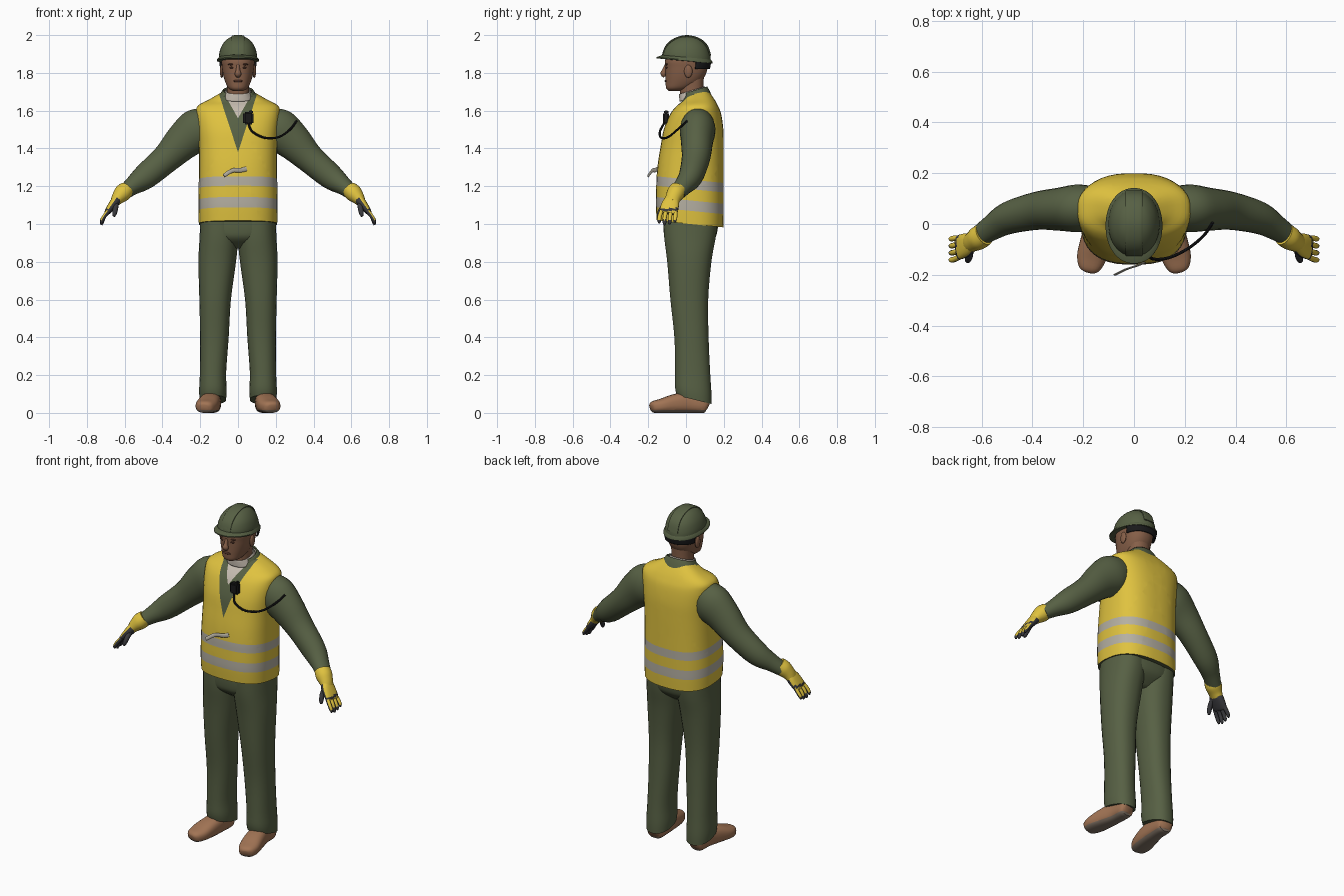
import bpy, bmesh, math
from mathutils import Vector, Matrix

if "Cube" in bpy.data.objects:
    bpy.data.objects.remove(bpy.data.objects["Cube"])


def material(name, r, g, b):
    m = bpy.data.materials.new(name)
    m.diffuse_color = (r, g, b, 1)
    m.use_nodes = True
    m.node_tree.nodes["Principled BSDF"].inputs["Base Color"].default_value = m.diffuse_color
    return m


GREEN = material("olive_cloth", .095, .118, .058)
YELLOW = material("safety_yellow", .74, .54, .05)
GREY = material("reflective_grey", .46, .43, .36)
SKIN = material("skin", .24, .115, .065)
BOOT = material("tan_leather", .36, .175, .09)
BLACK = material("black_plastic", .01, .01, .011)
DARK = material("dark_glove", .04, .04, .045)
SHIRT = material("shirt_cream", .56, .50, .43)
SOLE = material("boot_sole", .22, .17, .13)
LIP = material("dark_skin", .10, .04, .025)


def finish(name, bm, mats, angle=40):
    me = bpy.data.meshes.new(name)
    bm.to_mesh(me)
    bm.free()
    for m in mats:
        me.materials.append(m)
    ob = bpy.data.objects.new(name, me)
    bpy.context.collection.objects.link(ob)
    bpy.ops.object.select_all(action='DESELECT')
    ob.select_set(True)
    bpy.context.view_layer.objects.active = ob
    bpy.ops.object.shade_smooth_by_angle(angle=math.radians(angle))
    return ob


def spline(rows, k):
    """Smoothly resample rows of numbers, k steps per segment."""
    out = []
    for i in range(len(rows) - 1):
        a, b, c, d = rows[max(i - 1, 0)], rows[i], rows[i + 1], rows[min(i + 2, len(rows) - 1)]
        for j in range(k):
            t = j / k
            out.append([q + .5 * t * (r - p + t * (2 * p - 5 * q + 4 * r - s + t * (3 * (q - r) + s - p)))
                        for p, q, r, s in zip(a, b, c, d)])
    return out + [list(rows[-1])]


def unit_ring(n, p):
    f = lambda v: math.copysign(abs(v) ** (2 / p), v)
    angles = [2 * math.pi * (i + .5) / n for i in range(n)]
    return [(f(math.cos(a)), f(math.sin(a))) for a in angles]


def skin(rings, caps=True):
    bm = bmesh.new()
    vs = [[bm.verts.new(p) for p in r] for r in rings]
    n = len(rings[0])
    for a, b in zip(vs, vs[1:]):
        for i in range(n):
            bm.faces.new((a[i], a[(i + 1) % n], b[(i + 1) % n], b[i]))
    if caps:
        bm.faces.new(vs[0][::-1])
        bm.faces.new(vs[-1])
    bmesh.ops.recalc_face_normals(bm, faces=bm.faces)
    bm.normal_update()
    return bm


def stack(rows, n=28, k=4, p=2.3, caps=True, s=1):
    """Horizontal sections: z, centre x, half width, front y, back y, tilt."""
    rings = []
    for z, cx, rx, yf, yb, tilt in spline(rows, k):
        cy, ry = (yf + yb) / 2, (yb - yf) / 2
        rings.append([(s * (cx + rx * u), cy + ry * v, z + tilt * ry * v) for u, v in unit_ring(n, p)])
    return skin(rings, caps)


def tube(rows, ref=(0, 1, 0), n=18, k=4, p=2.0, s=1):
    """Sections across a path: x, y, z, half size along ref, half size across."""
    rows = spline(rows, k)
    c = [Vector(r[:3]) for r in rows]
    rings = []
    for i, r in enumerate(rows):
        d = (c[min(i + 1, len(c) - 1)] - c[max(i - 1, 0)]).normalized()
        u = Vector(ref)
        u = (u - d * u.dot(d)).normalized()
        w = d.cross(u)
        pts = [c[i] + u * r[3] * a + w * r[4] * b for a, b in unit_ring(n, p)]
        rings.append([(s * q.x, q.y, q.z) for q in pts])
    return skin(rings)


def cut(bm, co, no):
    bmesh.ops.bisect_plane(bm, geom=bm.verts[:] + bm.edges[:] + bm.faces[:], plane_co=co, plane_no=no)


def paint(bm, rule):
    bm.normal_update()
    for f in bm.faces:
        f.material_index = int(rule(f, f.calc_center_median()))


def band(name, rows, mat, y_min=-9, thick=.008):
    """Open strip around the neck or head."""
    bm = stack(rows, n=40, k=3, caps=False)
    gone = [f for f in bm.faces if f.calc_center_median().y < y_min]
    bmesh.ops.delete(bm, geom=gone, context='FACES')
    ob = finish(name, bm, [mat])
    ob.modifiers.new("thickness", 'SOLIDIFY').thickness = thick


def ball(name, loc, size, mat):
    bm = bmesh.new()
    bmesh.ops.create_uvsphere(bm, u_segments=16, v_segments=10, radius=1,
                              matrix=Matrix.Translation(loc) @ Matrix.Diagonal((*size, 1)))
    finish(name, bm, [mat])


def box(name, loc, size, mat, turn=0):
    bm = bmesh.new()
    bmesh.ops.create_cube(bm, size=1, matrix=Matrix.Translation(loc) @ Matrix.Rotation(turn, 4, 'Y')
                          @ Matrix.Diagonal((*size, 1)))
    bmesh.ops.bevel(bm, geom=bm.edges[:], offset=min(size) * .25, segments=2, affect='EDGES')
    finish(name, bm, [mat])


# Vest: stripes follow the section rows, the neck opening is cut in
K, N = 4, 40
vest = stack([(1.00, 0, .208, -.155, .198, -.1), (1.07, 0, .21, -.16, .2, -.1), (1.125, 0, .21, -.16, .2, -.1),
              (1.185, 0, .209, -.158, .2, -.1), (1.235, 0, .208, -.156, .2, -.1), (1.32, 0, .207, -.148, .2, -.06),
              (1.41, 0, .208, -.135, .2, 0), (1.50, 0, .215, -.118, .198, 0), (1.58, 0, .222, -.085, .187, 0),
              (1.625, 0, .214, -.05, .17, 0), (1.66, 0, .15, -.02, .145, .1), (1.695, 0, .085, -.01, .115, .2)],
             n=N, k=K, p=2.6)
vest.faces.ensure_lookup_table()
stripes = {1, 3}
for i, f in enumerate(vest.faces):
    f.material_index = 1 if i // (N * K) in stripes else 0
vest.faces[-2].material_index, vest.faces[-1].material_index = 2, 3
OPENINGS = [(1.38, .32, .105, 2), (1.56, .12, .068, 3)]
for z0, a, b, idx in OPENINGS:
    for s in (1, -1):
        cut(vest, (0, 0, z0), (s * a, 0, -b))
for z0, a, b, idx in OPENINGS:
    for f in vest.faces:
        c = f.calc_center_median()
        if c.y < .05 and a * abs(c.x) < b * (c.z - z0):
            f.material_index = idx
finish("vest", vest, [YELLOW, GREY, GREEN, SHIRT])

# Vest closing strap
finish("vest_strap", tube([(-.075, -.2, 1.255, .004, .01), (-.03, -.178, 1.283, .004, .011),
                           (.015, -.163, 1.285, .004, .012), (.045, -.15, 1.292, .004, .012)], n=10), [GREY])

# Trousers seat
finish("trouser_seat", stack([(.87, 0, .09, -.04, .09, 0), (.92, 0, .17, -.105, .15, 0), (.97, 0, .2, -.12, .168, 0),
                              (1.05, 0, .2, -.12, .175, 0)], p=2.5), [GREEN])

for s, side in ((1, "left"), (-1, "right")):
    # Trouser leg
    finish(side + "_trouser_leg", stack([
        (.07, .133, .07, -.05, .135, -.25), (.12, .133, .073, -.058, .135, -.15), (.22, .132, .07, -.058, .128, 0),
        (.4, .125, .076, -.062, .12, 0), (.6, .121, .084, -.083, .118, 0), (.8, .110, .1, -.10, .135, 0),
        (.93, .101, .103, -.116, .158, 0), (1.03, .1, .1, -.12, .17, 0)], s=s), [GREEN])

    # Boot with flat sole
    boot = tube([(.135, .12, .045, .026, .03), (.137, .10, .05, .046, .05), (.14, .02, .056, .05, .056),
                 (.152, -.06, .049, .057, .05), (.167, -.13, .037, .058, .038), (.176, -.175, .031, .042, .03),
                 (.179, -.188, .028, .02, .016)], ref=(1, 0, 0), n=24, p=2.6, s=s)
    for v in boot.verts:
        v.co.z = max(v.co.z, 0)
    cut(boot, (0, 0, .016), (0, 0, 1))
    paint(boot, lambda f, c: c.z < .016)
    finish(side + "_boot", boot, [BOOT, SOLE])

    # Sleeve
    finish(side + "_sleeve", tube([
        (.15, .065, 1.535, .08, .09), (.215, .062, 1.497, .094, .115), (.29, .058, 1.437, .085, .1),
        (.38, .052, 1.347, .075, .078), (.49, .025, 1.252, .064, .068), (.56, -.015, 1.2, .05, .048),
        (.605, -.045, 1.165, .043, .038)], n=24, s=s), [GREEN])

    # Glove: yellow back, dark palm and fingertips
    finish(side + "_glove_cuff", tube([
        (.59, -.04, 1.185, .046, .042), (.612, -.055, 1.163, .047, .046), (.635, -.068, 1.138, .041, .036),
        (.652, -.076, 1.115, .038, .026)], s=s), [YELLOW])
    out = Vector((.78 * s, 0, .62))
    glove = lambda f, c: f.normal.dot(out) < .25 or c.z < 1.022 or 1.07 < c.z < 1.083
    palm = tube([(.64, -.072, 1.132, .036, .026), (.66, -.082, 1.105, .046, .024),
                 (.688, -.092, 1.068, .048, .017), (.695, -.095, 1.056, .043, .01)], p=2.5, s=s)
    paint(palm, glove)
    finish(side + "_palm", palm, [YELLOW, DARK])
    for i, name in enumerate(("index", "middle", "ring", "little")):
        o = -.036 + .024 * i
        tip = (.006, -.004, 0, .01)[i]
        finger = tube([(.684, -.092 + o, 1.072, .011, .012), (.708, -.098 + o * 1.15, 1.04, .011, .011),
                       (.72, -.1 + o * 1.15, 1.012 + tip, .010, .010),
                       (.723, -.1 + o * 1.12, .998 + tip, .005, .005)], n=12, s=s)
        paint(finger, glove)
        finish(side + "_" + name + "_finger", finger, [YELLOW, DARK])
    finish(side + "_thumb", tube([(.645, -.095, 1.115, .014, .016), (.648, -.125, 1.085, .014, .014),
                                  (.654, -.142, 1.055, .012, .012), (.657, -.147, 1.04, .006, .006)],
                                 ref=(1, 0, 0), n=12, s=s), [DARK])

    # Ear, eye and brow
    ball(side + "_ear", (s * .086, .012, 1.808), (.01, .022, .034), SKIN)
    ball(side + "_eye", (s * .032, -.1015, 1.828), (.014, .007, .005), LIP)
    ball(side + "_brow", (s * .034, -.1015, 1.845), (.02, .008, .005), LIP)

# Neck and collars
finish("neck", stack([(1.63, 0, .06, -.02, .1, 0), (1.70, 0, .058, -.032, .092, 0), (1.78, 0, .06, -.03, .095, 0)]),
       [SKIN])
band("shirt_collar", [(1.67, 0, .082, -.035, .11, .3), (1.69, 0, .073, -.036, .104, .3),
                      (1.708, 0, .066, -.036, .1, .3)], SHIRT, thick=.004)
band("jacket_collar", [(1.65, 0, .115, -.035, .14, .25), (1.685, 0, .095, -.025, .124, .3),
                       (1.708, 0, .08, -.02, .112, .3)], GREEN, y_min=.0)

# Head
finish("head", stack([(1.703, 0, .024, -.088, -.03, 0), (1.718, 0, .05, -.105, .02, 0), (1.75, 0, .067, -.108, .075, 0),
                      (1.79, 0, .079, -.109, .104, 0), (1.83, 0, .085, -.110, .115, 0),
                      (1.87, 0, .087, -.11, .115, 0), (1.92, 0, .07, -.08, .09, 0)], n=36), [SKIN])
finish("nose", tube([(0, -.105, 1.842, .008, .008), (0, -.114, 1.815, .011, .012), (0, -.119, 1.795, .018, .016),
                     (0, -.112, 1.78, .011, .008)], ref=(1, 0, 0), n=14), [SKIN])
ball("lips", (0, -.105, 1.757), (.025, .008, .007), LIP)

# Helmet: dome, brim, crown ridge and rear headband
finish("helmet_dome", stack([(1.868, 0, .101, -.128, .132, -.09), (1.90, 0, .1, -.124, .129, -.07),
                             (1.94, 0, .088, -.106, .114, -.04), (1.973, 0, .064, -.074, .082, 0),
                             (1.991, 0, .034, -.038, .044, 0), (1.996, 0, .004, -.003, .005, 0)], n=36, p=2.1), [GREEN])
finish("helmet_brim", stack([(1.862, 0, .095, -.12, .125, -.09), (1.864, 0, .112, -.156, .142, -.09),
                             (1.870, 0, .112, -.156, .142, -.09), (1.884, 0, .100, -.124, .13, -.09)],
                            n=36, k=1, p=2.1), [GREEN])
finish("helmet_ridge", tube([(0, -.122, 1.895, .034, .005), (0, -.103, 1.942, .034, .006), (0, -.06, 1.978, .034, .006),
                             (0, .005, 1.994, .034, .006), (0, .07, 1.978, .034, .006), (0, .11, 1.942, .034, .006),
                             (0, .128, 1.892, .034, .005)], ref=(1, 0, 0), p=3), [GREEN])
band("helmet_headband", [(1.822, 0, .088, -.08, .119, 0), (1.842, 0, .092, -.08, .123, 0),
                         (1.862, 0, .094, -.08, .125, 0)], BLACK, y_min=.045)

# Radio handset, its cable and the shoulder clip
box("radio_handset", (.055, -.106, 1.56), (.055, .034, .066), BLACK)
box("radio_button", (.068, -.104, 1.592), (.022, .024, .02), BLACK)
finish("radio_cable", tube([(.055, -.115, 1.535, .006, .006), (.075, -.138, 1.49, .006, .006),
                            (.14, -.132, 1.457, .006, .006), (.215, -.095, 1.46, .006, .006),
                            (.275, -.045, 1.5, .006, .006), (.31, .005, 1.545, .006, .006)], ref=(0, .3, 1), n=8),
       [BLACK])
box("shoulder_clip", (.305, .065, 1.535), (.085, .022, .022), BLACK, math.radians(42))
